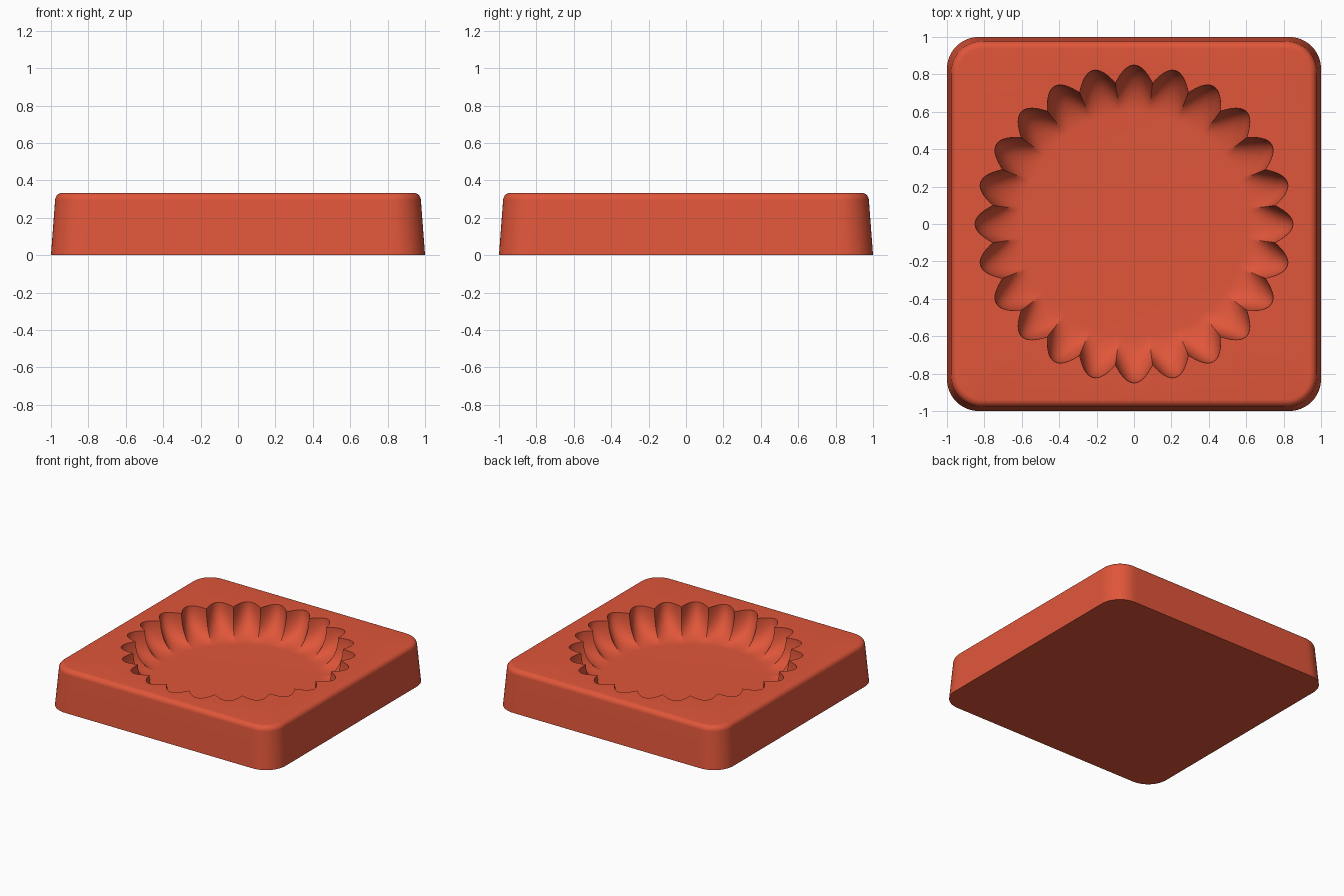
import bpy, bmesh, math

cube = bpy.data.objects.get("Cube")
if cube:
    bpy.data.objects.remove(cube, do_unlink=True)

FLUTES = 24
COUNT = FLUTES * 16
HEIGHT = 0.333
FLOOR_Z = 0.11
FLOOR_R = 0.6
ANGLES = [2 * math.pi * i / COUNT for i in range(COUNT)]


def rounded_square(half, corner, z):
    """Ring of points on a square outline with rounded corners."""
    ring = []
    inner = half - corner
    for a in ANGLES:
        c, s = abs(math.cos(a)), abs(math.sin(a))
        r = half / max(c, s)
        if min(c, s) * r > inner:
            b = inner * (c + s)
            r = b + math.sqrt(max(0, b * b - 2 * inner ** 2 + corner ** 2))
        ring.append((r * math.cos(a), r * math.sin(a), z))
    return ring


def fluted(sweep):
    """Ring of the bowl: sweep runs from the floor (0) to the rim (pi/2)."""
    z = FLOOR_Z + (HEIGHT - FLOOR_Z) * (1 - math.cos(sweep))
    ring = []
    for a in ANGLES:
        rim = 0.76 + 0.09 * abs(math.cos(a * FLUTES / 2))
        r = FLOOR_R + (rim - FLOOR_R) * math.sin(sweep)
        ring.append((r * math.cos(a), r * math.sin(a), z))
    return ring


# Tapered outer wall, then a rounded top edge
bevel = 0.04
rings = [rounded_square(1.0, 0.17, 0)]
for i in range(9):
    t = math.pi / 2 * i / 8
    inset = bevel * (1 - math.cos(t))
    rings.append(rounded_square(0.978 - inset, 0.165 - inset,
                                HEIGHT - bevel * (1 - math.sin(t))))
# Fluted bowl from the rim down to the floor
STEPS = 18
rings += [fluted(math.pi / 2 * (1 - i / STEPS)) for i in range(STEPS + 1)]

bm = bmesh.new()
loops = [[bm.verts.new(p) for p in ring] for ring in rings]
for lower, upper in zip(loops, loops[1:]):
    for i in range(COUNT):
        j = (i + 1) % COUNT
        bm.faces.new((lower[i], lower[j], upper[j], upper[i]))
bm.faces.new(loops[0][::-1])
bm.faces.new(loops[-1])

mesh = bpy.data.meshes.new("fluted_mould")
bm.to_mesh(mesh)
bm.free()
mould = bpy.data.objects.new("fluted_mould", mesh)
bpy.context.collection.objects.link(mould)

# Single terracotta red colour
colour = (0.745, 0.093, 0.042, 1)
mat = bpy.data.materials.new("terracotta_red")
mat.use_nodes = True
mat.diffuse_color = colour
mat.node_tree.nodes["Principled BSDF"].inputs["Base Color"].default_value = colour
mesh.materials.append(mat)

bpy.context.view_layer.objects.active = mould
mould.select_set(True)
bpy.ops.object.shade_smooth_by_angle(angle=math.radians(35))
